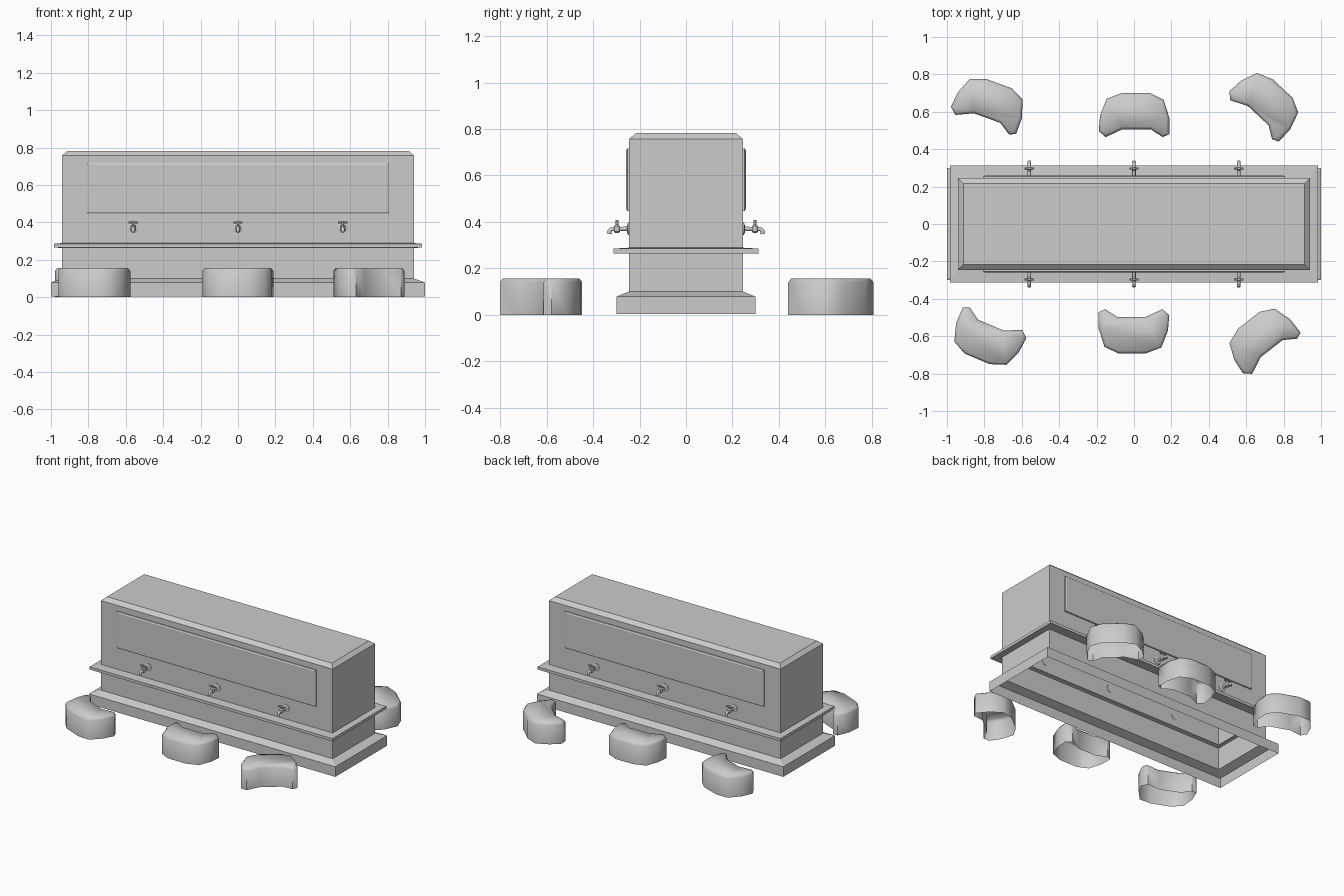
import bpy, bmesh
from math import radians, pi, cos, sin
from mathutils import Matrix, Vector

if "Cube" in bpy.data.objects:
    bpy.data.objects.remove(bpy.data.objects["Cube"])


def make(name, bm):
    bmesh.ops.recalc_face_normals(bm, faces=bm.faces)
    me = bpy.data.meshes.new(name)
    bm.to_mesh(me)
    bm.free()
    ob = bpy.data.objects.new(name, me)
    bpy.context.collection.objects.link(ob)
    return ob


def smooth(ob, angle):
    bpy.ops.object.select_all(action='DESELECT')
    ob.select_set(True)
    bpy.context.view_layer.objects.active = ob
    bpy.ops.object.shade_smooth_by_angle(angle=radians(angle))


def loft(bm, rings, cap=True):
    loops = [[bm.verts.new(p) for p in r] for r in rings]
    for a, b in zip(loops, loops[1:]):
        for i in range(len(a)):
            j = (i + 1) % len(a)
            bm.faces.new((a[i], a[j], b[j], b[i]))
    if cap:
        bm.faces.new(loops[-1])
    return loops


# Counter body: rectangles (half x, half y, z) stacked from an open bottom
profile = [(1.0, .30, .004), (1.0, .30, .078), (.94, .245, .10), (.94, .245, .263),
           (.985, .312, .265), (.985, .312, .285), (.94, .245, .289),
           (.94, .245, .757), (.912, .216, .782)]
bm = bmesh.new()
loft(bm, [[(-x, -y, z), (x, -y, z), (x, y, z), (-x, y, z)] for x, y, z in profile])
make("counter_body", bm)

# Raised panels on both long sides
for s, side in ((-1, "front"), (1, "back")):
    bm = bmesh.new()
    rings = []
    for y, d in ((.24, 0), (.253, 0), (.258, .008)):
        rings.append([(x * (.808 - d), s * y, .582 + z * (.134 - d))
                      for x, z in ((-1, -1), (1, -1), (1, 1), (-1, 1))])
    loft(bm, rings)
    make(side + "_panel", bm)


# Taps: lathed wall flange and pipe, bent spout, valve and cross handle
def tube(bm, path, n=10):
    """Sweep circles along a path lying in the yz plane; path = (y, z, radius)."""
    rings = []
    for i, (y, z, r) in enumerate(path):
        a, b = path[max(i - 1, 0)], path[min(i + 1, len(path) - 1)]
        t = Vector((0, b[0] - a[0], b[1] - a[1])).normalized()
        u, v = Vector((1, 0, 0)), t.cross(Vector((1, 0, 0)))
        rings.append([Vector((0, y, z)) + r * (cos(k * 2 * pi / n) * u + sin(k * 2 * pi / n) * v)
                      for k in range(n)])
    bm.faces.new(loft(bm, rings)[0][::-1])


def tap(name, x, turn):
    bm = bmesh.new()
    tube(bm, [(-.243, .37, .028), (-.249, .37, .028), (-.254, .37, .015)], 14)
    tube(bm, [(-.25, .37, .01), (-.31, .37, .009), (-.322, .368, .009),
              (-.329, .362, .009), (-.331, .348, .010)])
    tube(bm, [(-.297, .352, .008), (-.297, .358, .014), (-.297, .382, .014),
              (-.297, .388, .006), (-.297, .408, .006)])
    m = Matrix.Translation((0, -.297, .399)) @ Matrix.Rotation(pi / 2, 4, 'Y')
    bmesh.ops.create_cone(bm, cap_ends=True, segments=8, radius1=.006, radius2=.006,
                          depth=.05, matrix=m)
    bmesh.ops.transform(bm, verts=bm.verts, matrix=Matrix.Translation((x, 0, 0)) @
                        Matrix.Rotation(turn, 4, 'Z'))
    smooth(make(name, bm), 40)


for i, x in enumerate((-.56, 0, .56)):
    tap(f"front_tap_{i + 1}", x, 0)
    tap(f"back_tap_{i + 1}", x, pi)

# Kidney-shaped stools, open underneath, with a softened top edge
outline = [(-.19, .105), (-.155, .12), (-.09, .078), (.06, .078), (.15, .12), (.187, .088),
           (.18, .005), (.145, -.085), (.06, -.117), (-.085, -.117), (-.16, -.08), (-.19, .015)]


def stool(name, cx, cy, deg):
    """Place the outline so that its turned bounding box is centred on cx, cy."""
    c, s = cos(radians(deg)), sin(radians(deg))
    pts = [(x * c - y * s, x * s + y * c) for x, y in outline]
    xs, ys = zip(*pts)
    dx, dy = cx - (min(xs) + max(xs)) / 2, cy - (min(ys) + max(ys)) / 2
    bm = bmesh.new()
    loft(bm, [[(x + dx, y + dy, z) for x, y in pts] for z in (0, .14)])
    bmesh.ops.recalc_face_normals(bm, faces=bm.faces)
    top = max(bm.faces, key=lambda f: f.calc_center_median().z)
    top.normal_update()
    if top.normal.z < 0:
        bmesh.ops.reverse_faces(bm, faces=bm.faces)
    bmesh.ops.inset_region(bm, faces=[top], thickness=.014, depth=0)
    for v in top.verts:
        v.co.z = .157
    smooth(make(name, bm), 55)


stool("front_left_stool", -.768, -.60, -23)
stool("front_middle_stool", 0, -.574, 0)
stool("front_right_stool", .70, -.627, -142)
stool("back_left_stool", -.787, .627, 160)
stool("back_middle_stool", 0, .583, 180)
stool("back_right_stool", .694, .624, 137)
